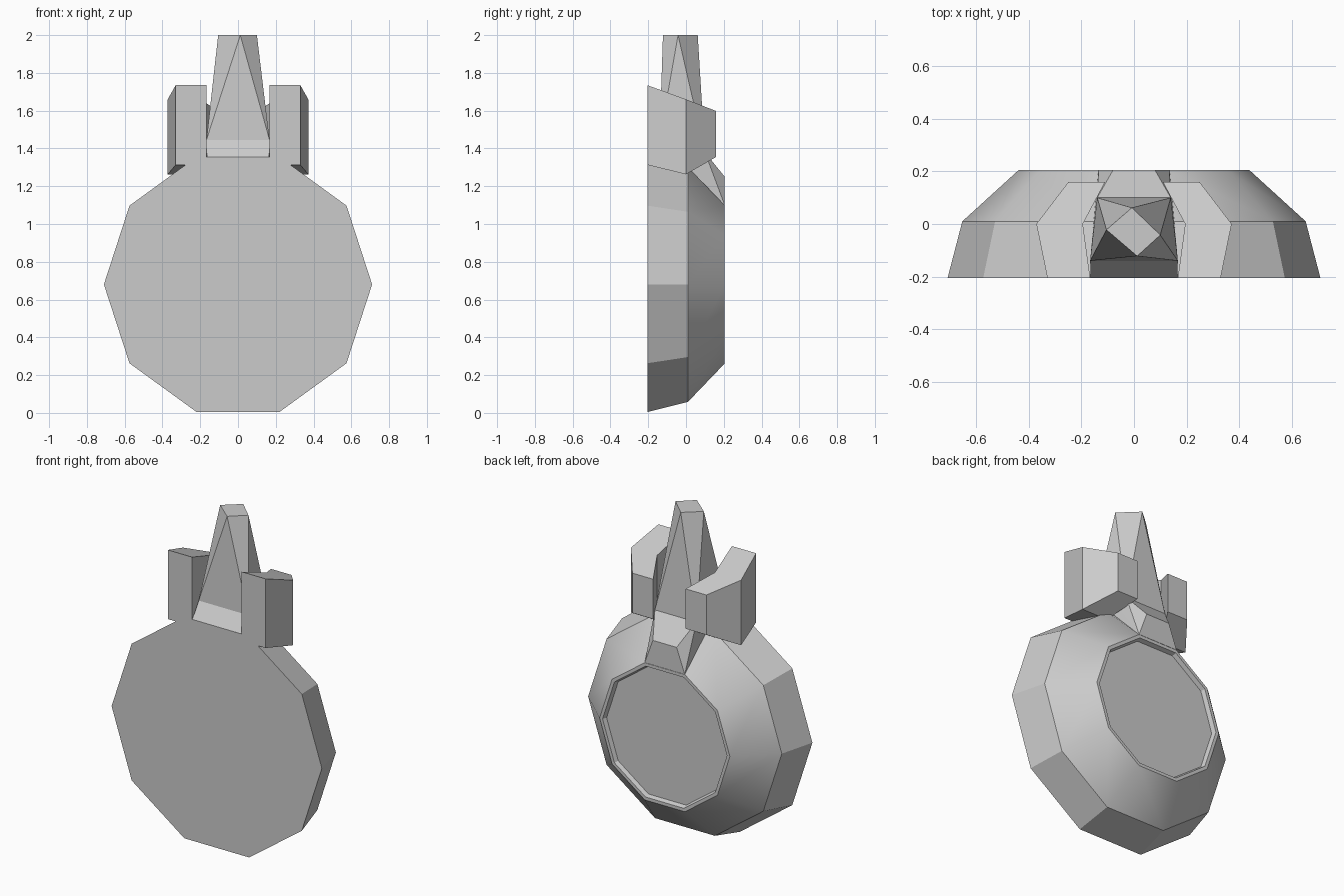
import bpy
import bmesh
from math import cos, sin, pi, radians

old = bpy.data.objects.get("Cube")
if old:
    bpy.data.objects.remove(old, do_unlink=True)

grey = bpy.data.materials.new("plain grey")
grey.use_nodes = True
COLOUR = (0.6, 0.6, 0.6, 1)
grey.diffuse_color = COLOUR
grey.node_tree.nodes["Principled BSDF"].inputs["Base Color"].default_value = COLOUR


def finish(name, bm):
    """Turn a bmesh into a shaded object."""
    bmesh.ops.recalc_face_normals(bm, faces=bm.faces)
    mesh = bpy.data.meshes.new(name)
    bm.to_mesh(mesh)
    bm.free()
    mesh.materials.append(grey)
    obj = bpy.data.objects.new(name, mesh)
    bpy.context.collection.objects.link(obj)
    bpy.ops.object.select_all(action='DESELECT')
    obj.select_set(True)
    bpy.context.view_layer.objects.active = obj
    bpy.ops.object.shade_smooth_by_angle(angle=radians(30))
    return obj


def loft(name, rings):
    """Bridge rings of equal length and cap both ends."""
    bm = bmesh.new()
    rows = [[bm.verts.new(p) for p in ring] for ring in rings]
    n = len(rows[0])
    for a, b in zip(rows, rows[1:]):
        for i in range(n):
            j = (i + 1) % n
            bm.faces.new((a[i], a[j], b[j], b[i]))
    bm.faces.new(rows[0])
    bm.faces.new(rows[-1])
    return finish(name, bm)


# Ten-sided body with a sloped rim, a conical back and a shallow recess
SIDES, CENTRE_Z = 10, 0.68
profile = [(0.71, -0.205), (0.654, 0.01), (0.44, 0.205), (0.42, 0.205), (0.41, 0.18)]
loft("body", [[(r * cos(2 * pi * i / SIDES), y, CENTRE_Z + r * sin(2 * pi * i / SIDES))
               for i in range(SIDES)] for r, y in profile])

# Neck that joins the spike to the body: mirrored points (half width, y, z)
neck_points = [(0.165, -0.205, 1.355), (0.167, -0.14, 1.445), (0.14, 0.10, 1.38),
               (0.08, 0.205, 1.25), (0.135, 0.205, 1.10), (0.165, -0.19, 1.15)]
bm = bmesh.new()
for x, y, z in neck_points:
    for side in (-1, 1):
        bm.verts.new((side * x, y, z))
bmesh.ops.convex_hull(bm, input=bm.verts)
bmesh.ops.dissolve_limit(bm, angle_limit=radians(1), verts=bm.verts, edges=bm.edges)
finish("neck", bm)

# Twisted spike: square base and a turned square tip joined by triangles
bm = bmesh.new()
base = [bm.verts.new(p) for p in
        [(-0.167, -0.14, 1.445), (0.167, -0.14, 1.445), (0.14, 0.10, 1.38), (-0.14, 0.10, 1.38)]]
tip = [bm.verts.new((x, y, 2)) for x, y in
       [(0.012, -0.122), (0.1, -0.042), (-0.008, 0.062), (-0.105, -0.022)]]
for i in range(4):
    j = (i + 1) % 4
    bm.faces.new((base[i], base[j], tip[i]))
    bm.faces.new((base[j], tip[j], tip[i]))
bm.faces.new(base)
bm.faces.new(tip)
finish("spike", bm)

# Curved side guards: sections of (inner x, outer x, y, bottom z, top z)
sections = [(0.167, 0.33, -0.205, 1.313, 1.735),
            (0.195, 0.372, 0.0, 1.263, 1.66),
            (0.11, 0.25, 0.16, 1.355, 1.598)]
for side, label in ((1, "left"), (-1, "right")):
    loft(label + "_guard",
         [[(side * a, y, low), (side * b, y, low), (side * b, y, high), (side * a, y, high)]
          for a, b, y, low, high in sections])
